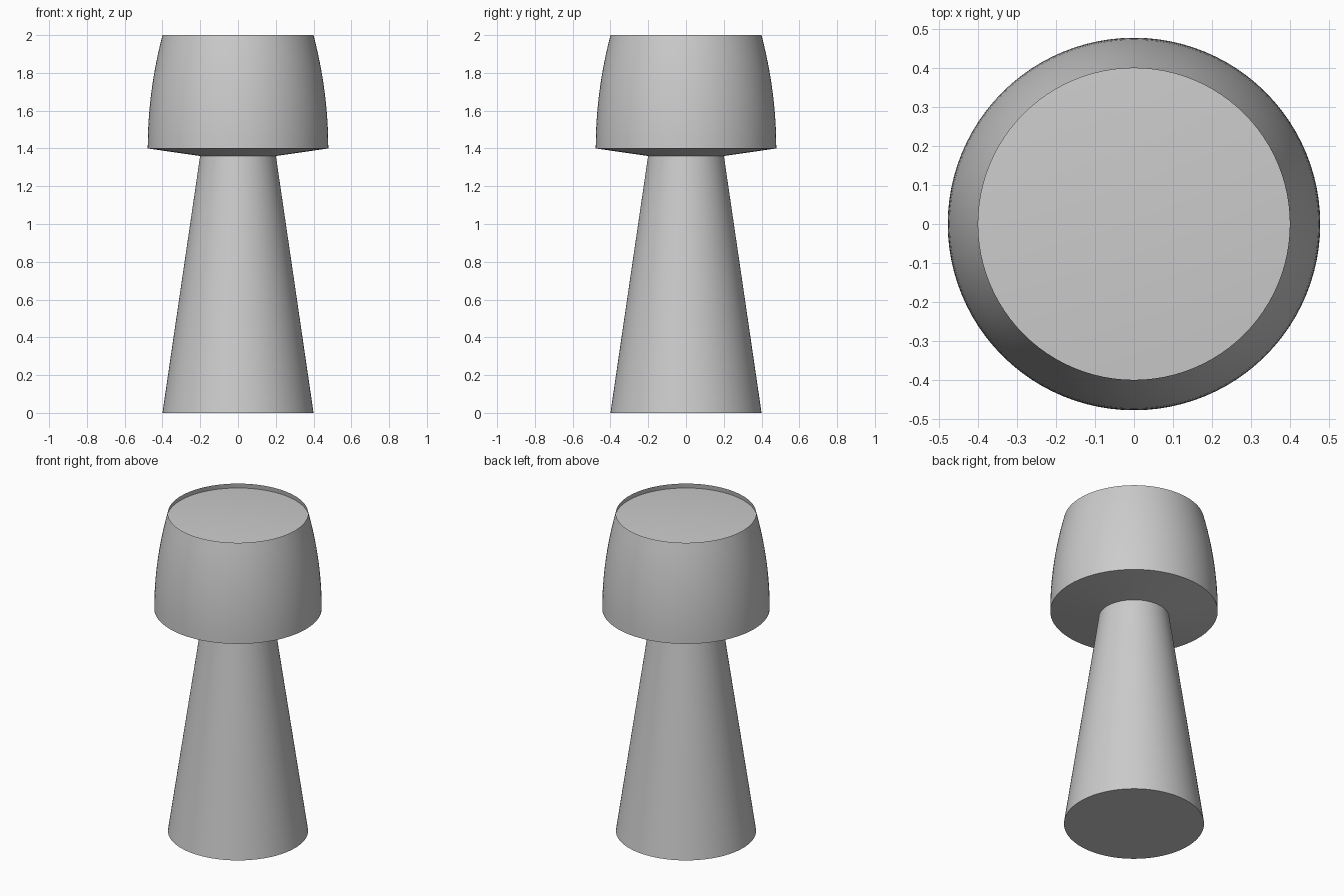
import bpy
import bmesh
import math

if "Cube" in bpy.data.objects:
    bpy.data.objects.remove(bpy.data.objects["Cube"])

SIDES = 96

grey = bpy.data.materials.new("plain_grey")
grey.diffuse_color = (0.6, 0.6, 0.6, 1.0)
grey.use_nodes = True
grey.node_tree.nodes["Principled BSDF"].inputs["Base Color"].default_value = grey.diffuse_color


def lathe(name, profile):
    """Spin a (radius, height) profile around the z axis."""
    bm = bmesh.new()
    verts = [bm.verts.new((r, 0, z)) for r, z in profile]
    edges = [bm.edges.new(pair) for pair in zip(verts, verts[1:])]
    bmesh.ops.spin(bm, geom=verts + edges, cent=(0, 0, 0), axis=(0, 0, 1),
                   angle=math.tau, steps=SIDES, use_merge=False)
    bmesh.ops.remove_doubles(bm, verts=bm.verts[:], dist=1e-5)
    bmesh.ops.recalc_face_normals(bm, faces=bm.faces[:])
    mesh = bpy.data.meshes.new(name)
    bm.to_mesh(mesh)
    bm.free()
    mesh.materials.append(grey)
    obj = bpy.data.objects.new(name, mesh)
    bpy.context.collection.objects.link(obj)
    bpy.ops.object.select_all(action='DESELECT')
    obj.select_set(True)
    bpy.context.view_layer.objects.active = obj
    bpy.ops.object.shade_smooth_by_angle(angle=math.radians(30))
    return obj


# Tapered stem, closed at the foot
lathe("stem", [(0, 0), (0.4, 0), (0.2, 1.365), (0, 1.365)])

# Rounded head: shallow conical underside, curved wall, sunken top
wall = [(0.478 - 0.078 * (i / 12) ** 2, 1.4 + 0.6 * i / 12) for i in range(13)]
lathe("head", [(0, 1.331), (0.2, 1.36)] + wall + [(0.405, 1.97), (0, 1.998)])
